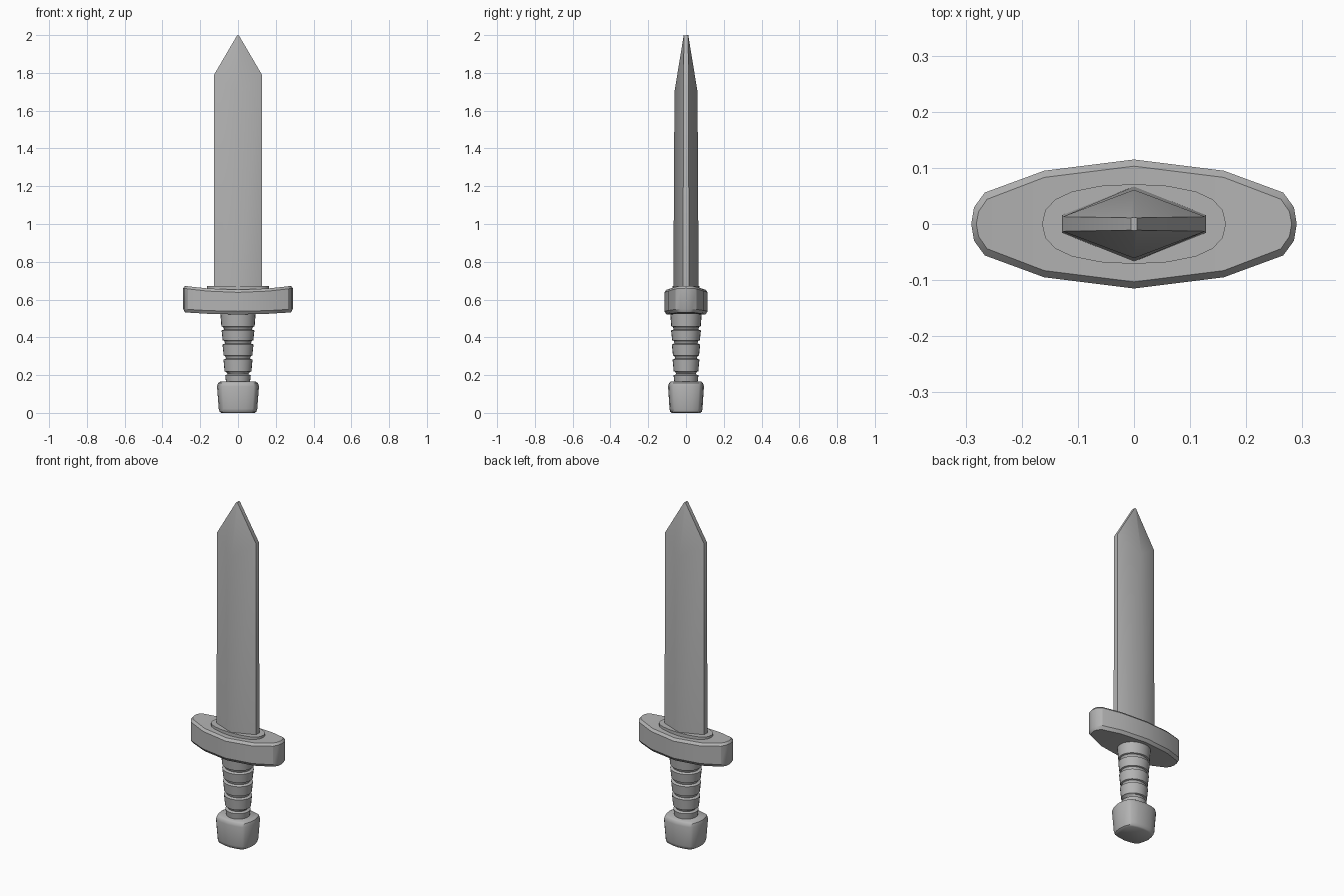
import bpy, bmesh, math

if "Cube" in bpy.data.objects:
    bpy.data.objects.remove(bpy.data.objects["Cube"])

metal = bpy.data.materials.new("grey_metal")
metal.diffuse_color = (0.45, 0.45, 0.45, 1)
metal.use_nodes = True
metal.node_tree.nodes["Principled BSDF"].inputs["Base Color"].default_value = metal.diffuse_color


def loft(name, rings, angle, strip_caps=False):
    """Skin a stack of equal-length rings and close both ends."""
    bm = bmesh.new()
    vr = [[bm.verts.new(p) for p in r] for r in rings]
    n = len(vr[0])
    for a, b in zip(vr, vr[1:]):
        for i in range(n):
            j = (i + 1) % n
            bm.faces.new((a[i], a[j], b[j], b[i]))
    for r in (vr[0], vr[-1]):
        if strip_caps:  # strips across the ring, for caps that curve along x
            for i in range(n // 2):
                f = [r[i], r[i + 1], r[n - i - 1], r[(n - i) % n]]
                bm.faces.new(list(dict.fromkeys(f)))
        else:
            bm.faces.new(r)
    bmesh.ops.recalc_face_normals(bm, faces=bm.faces)
    me = bpy.data.meshes.new(name)
    bm.to_mesh(me)
    bm.free()
    me.materials.append(metal)
    ob = bpy.data.objects.new(name, me)
    bpy.context.collection.objects.link(ob)
    bpy.context.view_layer.objects.active = ob
    ob.select_set(True)
    bpy.ops.object.shade_smooth_by_angle(angle=math.radians(angle))
    ob.select_set(False)
    return ob


def mirror4(quarter):
    """Full outline from a quarter that runs from the +x end to the +y end."""
    half = quarter + [(-x, y) for x, y in quarter[-2::-1]]
    return half + [(x, -y) for x, y in half[-2:0:-1]]


def oval(rx, ry, z, n=24):
    return [(rx * math.cos(t), ry * math.sin(t), z)
            for t in (2 * math.pi * i / n for i in range(n))]


# Blade: six-sided section, ridge starts tapering below the shoulders
def blade_ring(w, e, r, z_edge, z_ridge):
    return [(w, e, z_edge), (0, r, z_ridge), (-w, e, z_edge),
            (-w, -e, z_edge), (0, -r, z_ridge), (w, -e, z_edge)]


loft("blade", [blade_ring(0.128, 0.016, 0.067, 0.64, 0.64),
               blade_ring(0.127, 0.013, 0.061, 1.79, 1.70),
               blade_ring(0.005, 0.011, 0.012, 1.998, 2.0)], 50)

# Collar around the blade root
collar = mirror4([(0.164, 0), (0.158, 0.025), (0.14, 0.044), (0.11, 0.058),
                  (0.06, 0.068), (0, 0.071)])
loft("collar", [[(x, y, z) for x, y in collar] for z in (0.62, 0.672)], 35)

# Crossguard: boat-shaped outline with raised ends and chamfered rims
outer = mirror4([(0.290, 0), (0.285, 0.03), (0.266, 0.056), (0.16, 0.095), (0, 0.115)])
inner = mirror4([(0.281, 0), (0.277, 0.022), (0.262, 0.044), (0.16, 0.083), (0, 0.103)])


def guard_ring(outline, z, lift):
    return [(x, y, z + lift * (abs(x) / 0.29) ** 2) for x, y in outline]


loft("crossguard", [guard_ring(inner, 0.521, 0.012), guard_ring(outer, 0.538, 0.012),
                    guard_ring(outer, 0.638, 0.022), guard_ring(inner, 0.652, 0.022)],
     30, strip_caps=True)

# Grip: tapering wrapped bands divided by grooves
rings = []
for lo, hi, rx, ry in ((0.15, 0.205, 0.068, 0.066), (0.217, 0.288, 0.077, 0.071),
                       (0.301, 0.368, 0.082, 0.075), (0.381, 0.442, 0.087, 0.079),
                       (0.455, 0.54, 0.094, 0.084)):
    for z, d in ((lo, 0.014), (lo + 0.003, 0.006), (hi - 0.006, 0), (hi, 0.014)):
        rings.append(oval(rx - d, ry - d, z))
loft("grip", rings, 40)

# Pommel: bulged box, narrower at the foot, chamfered top and bottom
box = mirror4([(0.111, 0), (0.106, 0.035), (0.095, 0.069), (0.084, 0.079),
               (0.045, 0.090), (0, 0.095)])
loft("pommel", [[(x * s, y * s, z) for x, y in box]
                for z, s in ((0, 0.80), (0.006, 0.88), (0.022, 0.92),
                             (0.140, 1.0), (0.158, 0.95), (0.165, 0.85))], 40)
